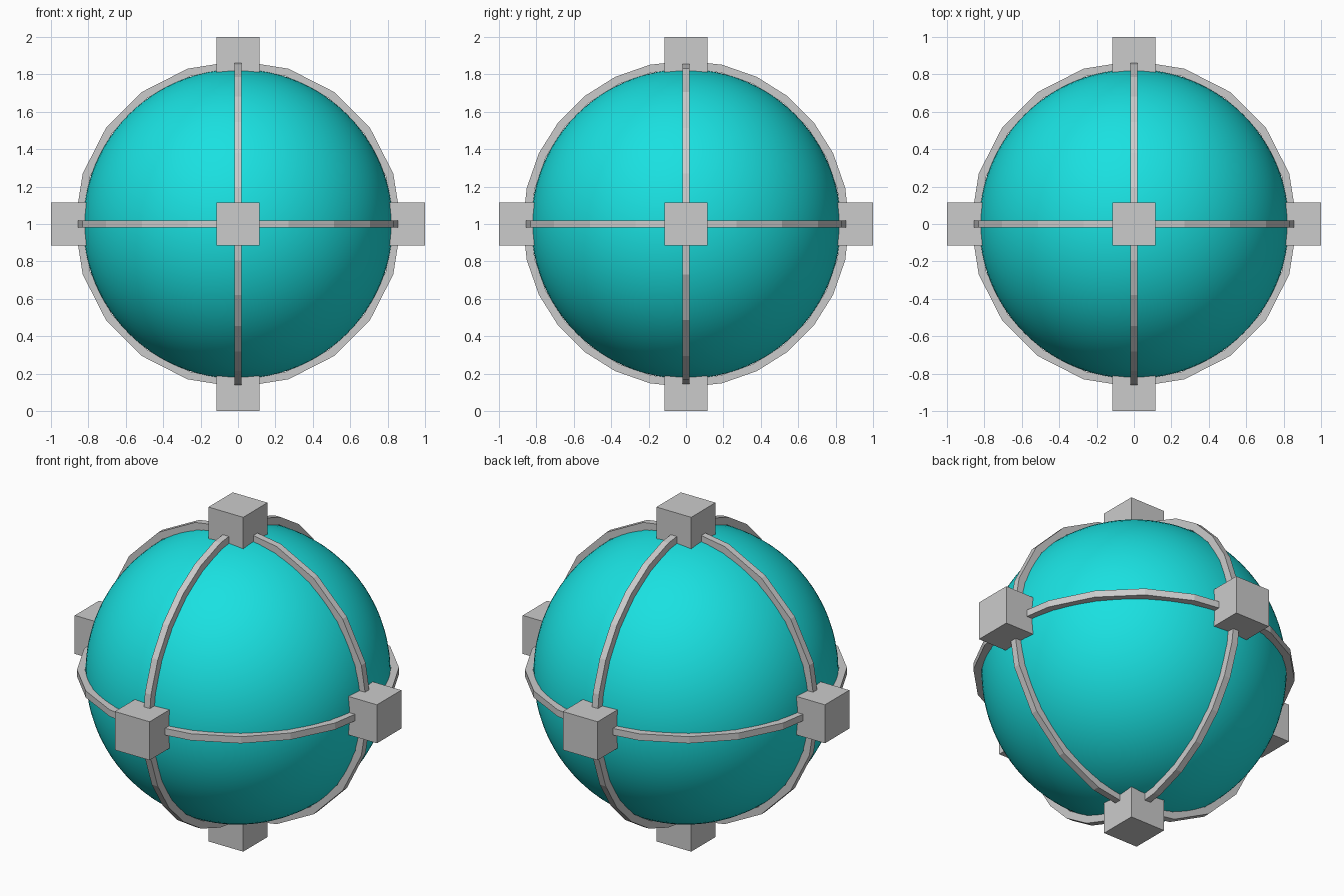
import bpy, bmesh
from math import pi, cos, sin
from mathutils import Vector

if "Cube" in bpy.data.objects:
    bpy.data.objects.remove(bpy.data.objects["Cube"])

CENTRE = Vector((0, 0, 1))
CUBE = 0.23        # corner cube size
R_SPHERE = 0.827
R_IN, R_OUT = 0.83, 0.873
HALF_W = 0.02      # half width of a band

teal = bpy.data.materials.new("teal")
teal.diffuse_color = (0.01, 0.75, 0.75, 1)
teal.use_nodes = True
teal.node_tree.nodes["Principled BSDF"].inputs["Base Color"].default_value = teal.diffuse_color

# Smooth central ball
bpy.ops.mesh.primitive_uv_sphere_add(segments=96, ring_count=48, radius=R_SPHERE, location=CENTRE)
ball = bpy.context.object
ball.name = "ball"
ball.data.materials.append(teal)
bpy.ops.object.shade_smooth()


def band(name, u, v, sides):
    """Flat-faced ring of square section in the plane of axes u and v."""
    u, v = Vector(u), Vector(v)
    w = u.cross(v)
    section = [(R_IN, -HALF_W), (R_OUT, -HALF_W), (R_OUT, HALF_W), (R_IN, HALF_W)]
    bm = bmesh.new()
    loops = []
    for i in range(sides):
        a = 2 * pi * i / sides
        d = u * cos(a) + v * sin(a)
        loops.append([bm.verts.new(d * r + w * h) for r, h in section])
    for i in range(sides):
        a, b = loops[i], loops[(i + 1) % sides]
        for j in range(4):
            k = (j + 1) % 4
            bm.faces.new((a[j], b[j], b[k], a[k]))
    bmesh.ops.recalc_face_normals(bm, faces=bm.faces)
    mesh = bpy.data.meshes.new(name)
    bm.to_mesh(mesh)
    bm.free()
    obj = bpy.data.objects.new(name, mesh)
    obj.location = CENTRE
    bpy.context.collection.objects.link(obj)


# Three bands around the ball
X, Y, Z = (1, 0, 0), (0, 1, 0), (0, 0, 1)
band("band_horizontal", X, Y, 20)
band("band_front", X, Z, 20)
band("band_side", Y, Z, 28)

# Cubes where the bands cross
for label, axis in (("x", X), ("y", Y), ("z", Z)):
    for sign, side in ((1, "plus"), (-1, "minus")):
        pos = CENTRE + Vector(axis) * sign * (1 - CUBE / 2)
        bpy.ops.mesh.primitive_cube_add(size=CUBE, location=pos)
        bpy.context.object.name = f"cube_{label}_{side}"
